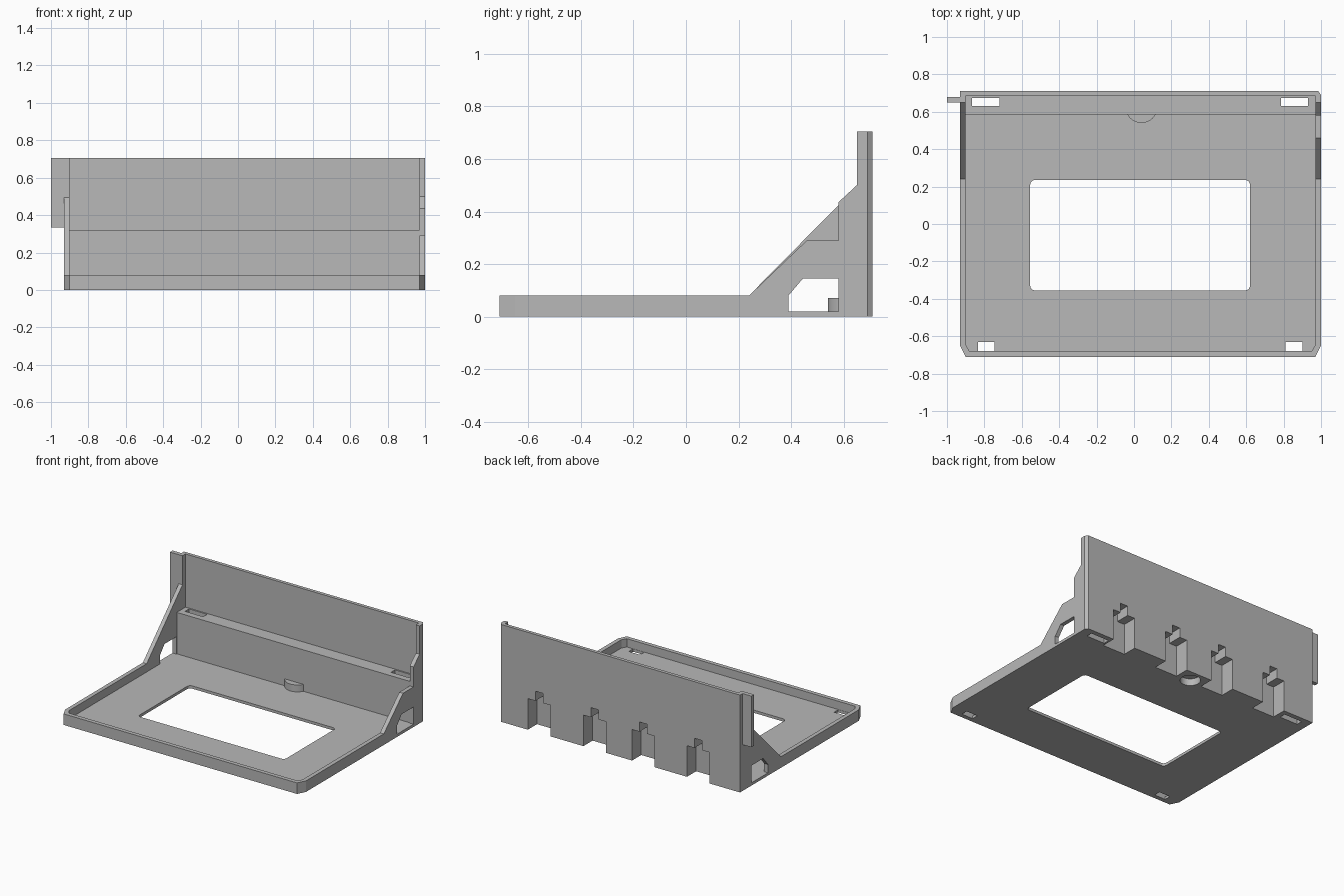
import bpy, bmesh, math
from mathutils import Vector

cube = bpy.data.objects.get("Cube")
if cube:
    bpy.data.objects.remove(cube, do_unlink=True)

grey = bpy.data.materials.new("plain_grey")
grey.use_nodes = True
colour = (0.48, 0.48, 0.48, 1)
grey.diffuse_color = colour
grey.node_tree.nodes["Principled BSDF"].inputs["Base Color"].default_value = colour


def prism(name, points, axis, lo, hi):
    """Extrude a 2D outline along an axis; the outline uses the other two axes in order."""
    bm = bmesh.new()

    def place(p, t):
        co = list(p)
        co.insert("xyz".index(axis), t)
        return Vector(co)
    face = bm.faces.new([bm.verts.new(place(p, lo)) for p in points])
    out = bmesh.ops.extrude_face_region(bm, geom=[face])
    moved = [v for v in out["geom"] if isinstance(v, bmesh.types.BMVert)]
    bmesh.ops.translate(bm, verts=moved, vec=place((0, 0), hi - lo))
    bmesh.ops.recalc_face_normals(bm, faces=bm.faces)
    mesh = bpy.data.meshes.new(name)
    bm.to_mesh(mesh)
    bm.free()
    mesh.materials.append(grey)
    obj = bpy.data.objects.new(name, mesh)
    bpy.context.scene.collection.objects.link(obj)
    return obj


def rect(a0, a1, b0, b1):
    return [(a0, b0), (a1, b0), (a1, b1), (a0, b1)]


def circle(cx, cy, r, n=48):
    return [(cx + r * math.cos(math.tau * i / n), cy + r * math.sin(math.tau * i / n))
            for i in range(n)]


def rounded_rect(x0, x1, y0, y1, r, n=5):
    corners = [(x1 - r, y1 - r), (x0 + r, y1 - r), (x0 + r, y0 + r), (x1 - r, y0 + r)]
    pts = []
    for k, (cx, cy) in enumerate(corners):
        for i in range(n + 1):
            a = math.pi / 2 * (k + i / n)
            pts.append((cx + r * math.cos(a), cy + r * math.sin(a)))
    return pts


LEFT, RIGHT, FRONT, BACK, TOP = -0.93, 1.0, -0.71, 0.71, 0.705
WALL, FLOOR, RIM = 0.03, 0.02, 0.08

# Solid block with clipped corners, carved into the stand
stand = prism("stand_body", [
    (LEFT + WALL, FRONT), (RIGHT - WALL, FRONT), (RIGHT, FRONT + 0.06),
    (RIGHT, BACK - 0.02), (RIGHT - 0.015, BACK), (LEFT, BACK), (LEFT, FRONT + 0.06)],
    "z", 0, TOP)
helpers = []


def combine(operation, *args):
    helper = prism(*args)
    helper.hide_render = True
    helpers.append(helper)
    mod = stand.modifiers.new(helper.name, "BOOLEAN")
    mod.operation, mod.solver, mod.object = operation, "EXACT", helper


def cut(*args):
    combine("DIFFERENCE", *args)


# Tray hollow and the space above the rear ledge
xl, xr, yf = LEFT + WALL, RIGHT - WALL, FRONT + WALL
cut("tray_cutter", [(xl + 0.02, yf), (xr - 0.02, yf), (xr, yf + 0.035),
                    (xr, 0.585), (xl, 0.585), (xl, yf + 0.035)], "z", FLOOR, 1)
cut("ledge_cutter", rect(xl, xr, 0.4, 0.685), "z", 0.32, 1)

# Side wall profiles, with a stepped right side
cut("left_profile_cutter", [(-1, RIM), (0.24, RIM), (0.65, 0.495), (0.65, 1), (-1, 1)],
    "x", -1.2, 0)
cut("right_profile_cutter", [(-1, RIM), (0.24, RIM), (0.46, 0.29), (0.58, 0.29),
                             (0.58, 0.435), (0.65, 0.5), (0.65, 1), (-1, 1)], "x", 0, 1.2)

# Side ports
for name, lo, hi in (("left", -1.2, -0.8), ("right", 0.9, 1.2)):
    cut(name + "_port_cutter", [(0.39, FLOOR), (0.58, FLOOR), (0.58, 0.145),
                                (0.445, 0.145), (0.39, RIM)], "x", lo, hi)

# Floor opening and strap slots
cut("floor_opening_cutter", rounded_rect(-0.555, 0.62, -0.355, 0.235, 0.025), "z", -1, 0.2)
for x0, x1 in ((-0.865, -0.72), (0.785, 0.93)):
    cut("ledge_slot_cutter", rect(x0, x1, 0.63, 0.675), "z", -1, 1)
for x0, x1 in ((-0.835, -0.745), (0.81, 0.9)):
    cut("front_slot_cutter", rect(x0, x1, -0.678, -0.63), "z", -1, 1)

# Stepped notches in the back
for c in (0.68, 0.235, -0.155, -0.595):
    half = [(0.09, -0.1), (0.09, 0.225), (0.03, 0.225), (0.03, 0.295)]
    outline = [(c + x, z) for x, z in half] + [(c - x, z) for x, z in reversed(half)]
    cut("back_notch_cutter", outline, "y", 0.605, 1)

# Round boss with a recess below, and the side tab
combine("UNION", "boss", circle(0.04, 0.625, 0.085), "z", 0.01, 0.07)
cut("recess_cutter", circle(0.04, 0.62, 0.067), "z", -0.1, 0.05)
combine("UNION", "side_tab", rect(-1, -0.91, 0.65, 0.68), "z", 0.335, TOP)

# Bake the carving and drop the helpers
bpy.context.view_layer.update()
graph = bpy.context.evaluated_depsgraph_get()
baked = bpy.data.meshes.new_from_object(stand.evaluated_get(graph))
stand.modifiers.clear()
stand.data = baked
for helper in helpers:
    bpy.data.objects.remove(helper, do_unlink=True)

bpy.ops.object.select_all(action="DESELECT")
stand.select_set(True)
bpy.context.view_layer.objects.active = stand
bpy.ops.object.shade_smooth_by_angle(angle=math.radians(25))
